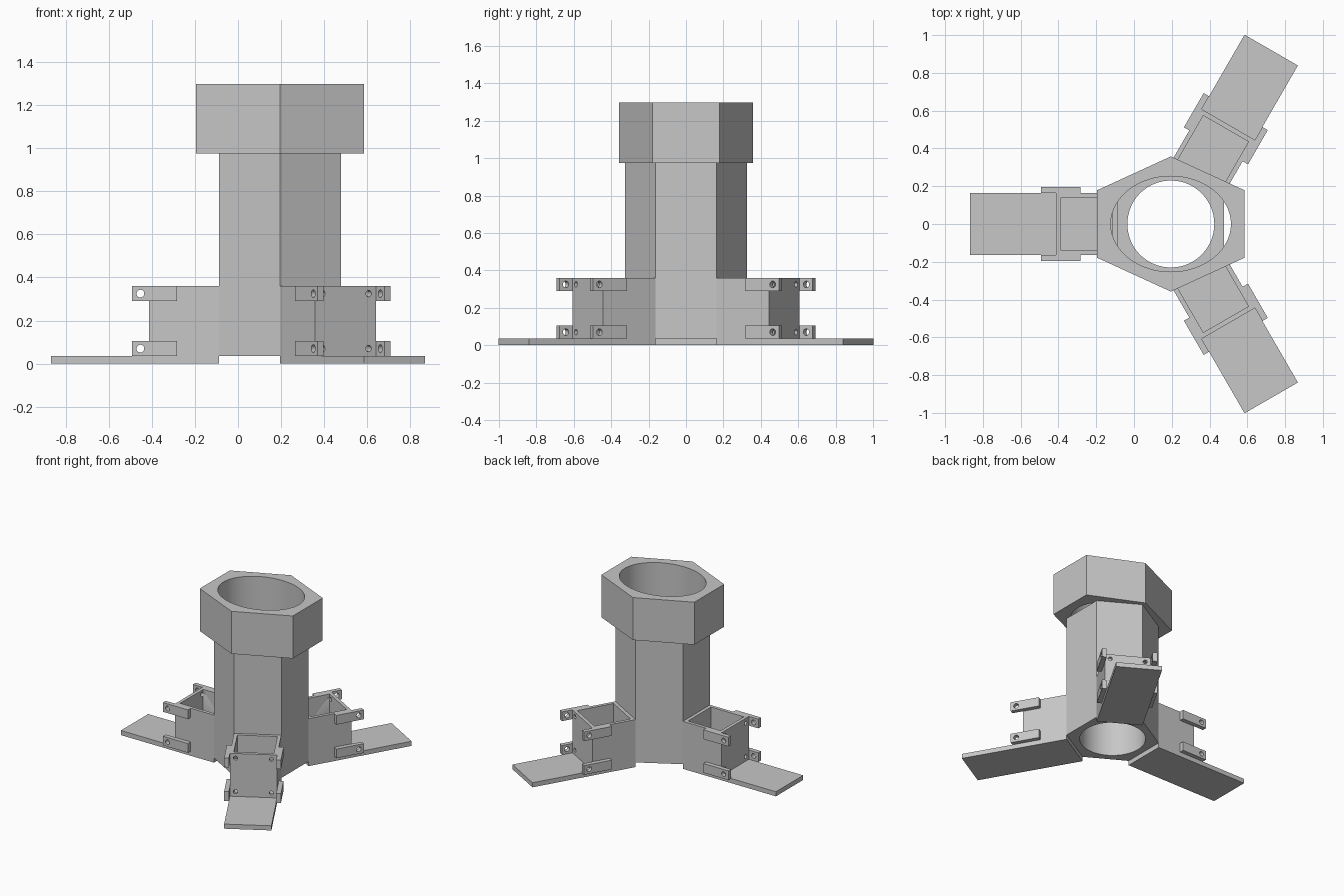
import bpy
import bmesh
from math import radians
from mathutils import Matrix

if "Cube" in bpy.data.objects:
    bpy.data.objects.remove(bpy.data.objects["Cube"])

AXIS_X = 0.195       # tube axis
HALF_W = 0.163       # half width of feet and boxes
BASE, BOX_TOP = 0.035, 0.36
INNER, OUTER = 0.283, 0.608   # box reach from the axis
WALL = 0.025

grey = bpy.data.materials.new("plain grey")
grey.use_nodes = True
grey.diffuse_color = (0.57, 0.57, 0.57, 1)
grey.node_tree.nodes["Principled BSDF"].inputs["Base Color"].default_value = (0.57, 0.57, 0.57, 1)


def finish(name, bm):
    mesh = bpy.data.meshes.new(name)
    bm.to_mesh(mesh)
    bm.free()
    mesh.materials.append(grey)
    obj = bpy.data.objects.new(name, mesh)
    bpy.context.collection.objects.link(obj)
    return obj


def block(name, low, high):
    bm = bmesh.new()
    bmesh.ops.create_cube(bm, size=1)
    for v in bm.verts:
        v.co = [h if c > 0 else l for c, l, h in zip(v.co, low, high)]
    return finish(name, bm)


def prism(name, sides, radius, z0, z1, squash=1.0):
    """Upright prism with a corner on the y axis, optionally squashed along y."""
    bm = bmesh.new()
    bmesh.ops.create_cone(bm, cap_ends=True, segments=sides, radius1=radius,
                          radius2=radius, depth=z1 - z0,
                          matrix=Matrix.Translation((0, 0, (z0 + z1) / 2)))
    bmesh.ops.scale(bm, vec=(1, squash, 1), verts=bm.verts)
    return finish(name, bm)


def pin(axis, centre, radius, length):
    """Horizontal cylinder used to drill a hole."""
    bm = bmesh.new()
    bmesh.ops.create_cone(bm, cap_ends=True, segments=24, radius1=radius, radius2=radius, depth=length,
                          matrix=Matrix.Translation(centre) @ Matrix.Rotation(radians(90), 4, axis))
    return finish("drill", bm)


def cut(obj, cutter):
    mod = obj.modifiers.new("cut", "BOOLEAN")
    mod.operation, mod.solver, mod.object = "DIFFERENCE", "EXACT", cutter
    bpy.context.view_layer.objects.active = obj
    bpy.ops.object.modifier_apply(modifier=mod.name)
    bpy.data.objects.remove(cutter)


def smooth(obj):
    bpy.ops.object.select_all(action="DESELECT")
    obj.select_set(True)
    bpy.context.view_layer.objects.active = obj
    bpy.ops.object.shade_smooth_by_angle(angle=radians(30))


# Hexagonal tube and its wider collar
tube = prism("tube", 6, 0.326, BASE, 0.975)
cut(tube, prism("bore", 96, 0.23, -0.1, 1.2))
collar = prism("collar", 6, 0.45, 0.975, 1.297, squash=0.795)
cut(collar, prism("bore", 96, 0.318, 0.8, 1.5, squash=0.795))
for part in (tube, collar):
    smooth(part)
    part.location.x = AXIS_X

# One leg along +x: foot, open box and four drilled tabs
foot = block("foot", (INNER, -HALF_W, 0), (1.063, HALF_W, BASE))
box = block("box", (INNER, -HALF_W, BASE), (OUTER, HALF_W, BOX_TOP))
cut(box, block("pocket", (INNER + WALL, WALL - HALF_W, BASE + 0.002),
               (OUTER - WALL, HALF_W - WALL, 0.5)))
leg = [foot, box]
for level, z in (("lower", 0.07), ("upper", 0.325)):
    for side, s in (("left", 1), ("right", -1)):
        cut(box, pin("Y", (OUTER, s * 0.124, z), 0.015, 0.1))
        y0, y1 = sorted((s * HALF_W, s * 0.196))
        tab = block(f"{level}_{side}_tab", (0.478, y0, z - 0.035), (0.687, y1, z + 0.035))
        cut(tab, pin("X", (0.648, s * 0.18, z), 0.018, 0.2))
        leg.append(tab)

# Three legs around the tube
for part in leg:
    smooth(part)
    base_name = part.name
    for place, angle in (("side", 180), ("back", 60), ("front", -60)):
        obj = part if place == "side" else part.copy()
        if obj is not part:
            bpy.context.collection.objects.link(obj)
        obj.name = f"{place}_{base_name}"
        obj.location = (AXIS_X, 0, 0)
        obj.rotation_euler = (0, 0, radians(angle))
